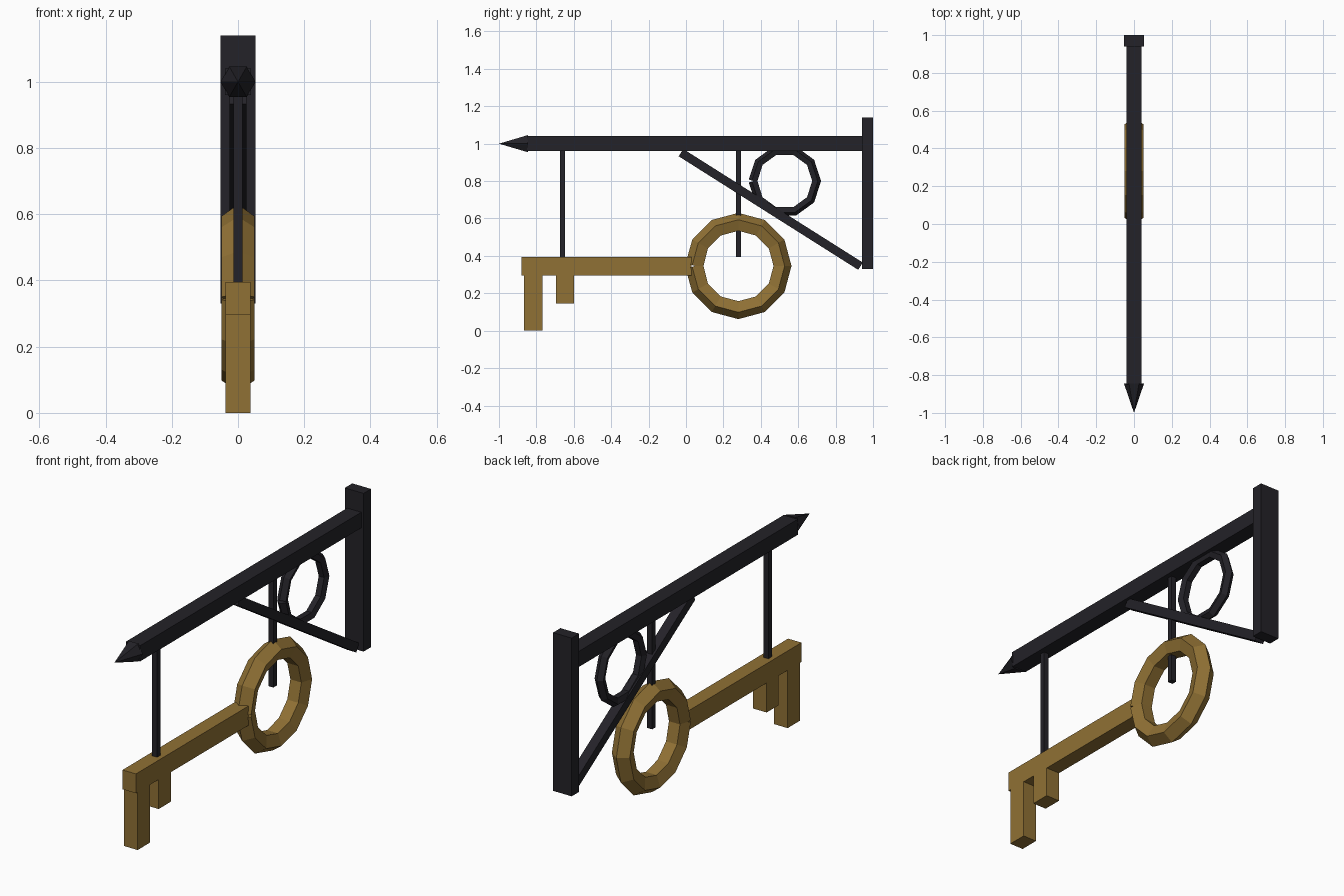
import bpy, bmesh, math
from mathutils import Vector, Matrix

if "Cube" in bpy.data.objects:
    bpy.data.objects.remove(bpy.data.objects["Cube"])


def material(name, rgb):
    m = bpy.data.materials.new(name)
    m.diffuse_color = (*rgb, 1)
    m.use_nodes = True
    m.node_tree.nodes["Principled BSDF"].inputs["Base Color"].default_value = m.diffuse_color
    return m


IRON = material("dark_iron", (0.017, 0.016, 0.021))
GOLD = material("aged_gold", (0.28, 0.165, 0.035))


def finish(name, bm, mat):
    bmesh.ops.recalc_face_normals(bm, faces=bm.faces)
    me = bpy.data.meshes.new(name)
    bm.to_mesh(me)
    bm.free()
    me.materials.append(mat)
    ob = bpy.data.objects.new(name, me)
    bpy.context.collection.objects.link(ob)
    return ob


def box(name, width, y0, y1, z0, z1, mat):
    """Box centred on x = 0."""
    bm = bmesh.new()
    size = Matrix.Diagonal((width, y1 - y0, z1 - z0, 1))
    bmesh.ops.create_cube(bm, size=1, matrix=size)
    ob = finish(name, bm, mat)
    ob.location = (0, (y0 + y1) / 2, (z0 + z1) / 2)
    return ob


def bent_ring(name, cy, cz, radius, thick, segments, mat, sides=5):
    """Bar bent into a circle in the yz plane; its square-cut ends meet at -y."""
    bm = bmesh.new()
    loops = []
    half = math.pi / segments
    for i in range(segments + 1):
        a = -math.pi + 2 * half * i
        centre = Vector((0, math.cos(a), math.sin(a))) * radius
        # end sections are square to the last straight piece
        t = a + (half if i == 0 else -half if i == segments else 0)
        out = Vector((0, math.cos(t), math.sin(t)))
        loop = []
        for k in range(sides):
            b = 2 * math.pi * k / sides
            offset = out * math.cos(b) + Vector((math.sin(b), 0, 0))
            loop.append(bm.verts.new(centre + offset * thick))
        loops.append(loop)
    for p, q in zip(loops, loops[1:]):
        for k in range(sides):
            n = (k + 1) % sides
            bm.faces.new((p[k], p[n], q[n], q[k]))
    bm.faces.new(loops[0])
    bm.faces.new(loops[-1])
    ob = finish(name, bm, mat)
    ob.location = (0, cy, cz)
    return ob


# Wall plate and arm
box("wall_plate", 0.106, 0.94, 1.0, 0.33, 1.14, IRON)
box("arm", 0.08, -0.85, 0.95, 0.96, 1.04, IRON)

# Six-sided pointed tip of the arm
bm = bmesh.new()
bmesh.ops.create_cone(bm, cap_ends=True, segments=6, radius1=0.053, radius2=0, depth=0.155,
                      matrix=Matrix.Rotation(math.radians(90), 4, 'X')
                      @ Matrix.Rotation(math.radians(30), 4, 'Z'))
tip = finish("arm_tip", bm, IRON)
tip.location = (0, -0.9225, 1.0)

# Diagonal brace
a, b = Vector((0, -0.027, 0.952)), Vector((0, 0.933, 0.345))
d = b - a
brace = box("brace", 0.05, -d.length / 2, d.length / 2, -0.023, 0.023, IRON)
brace.location = (a + b) / 2
brace.rotation_euler.x = math.atan2(d.z, d.y)

# Ornamental ring in the bracket corner
bent_ring("bracket_ring", 0.528, 0.80, 0.168, 0.026, 10, IRON)

# Hanger rods
for name, y in (("front_hanger", -0.66), ("rear_hanger", 0.28)):
    box(name, 0.028, y - 0.014, y + 0.014, 0.393, 0.97, IRON)

# Hanging key: bow, shaft and two teeth
bent_ring("key_bow", 0.28, 0.346, 0.231, 0.053, 12, GOLD)
box("key_shaft", 0.076, -0.88, 0.03, 0.296, 0.395, GOLD)
box("long_tooth", 0.076, -0.866, -0.768, 0.0, 0.31, GOLD)
box("short_tooth", 0.076, -0.696, -0.598, 0.145, 0.31, GOLD)
